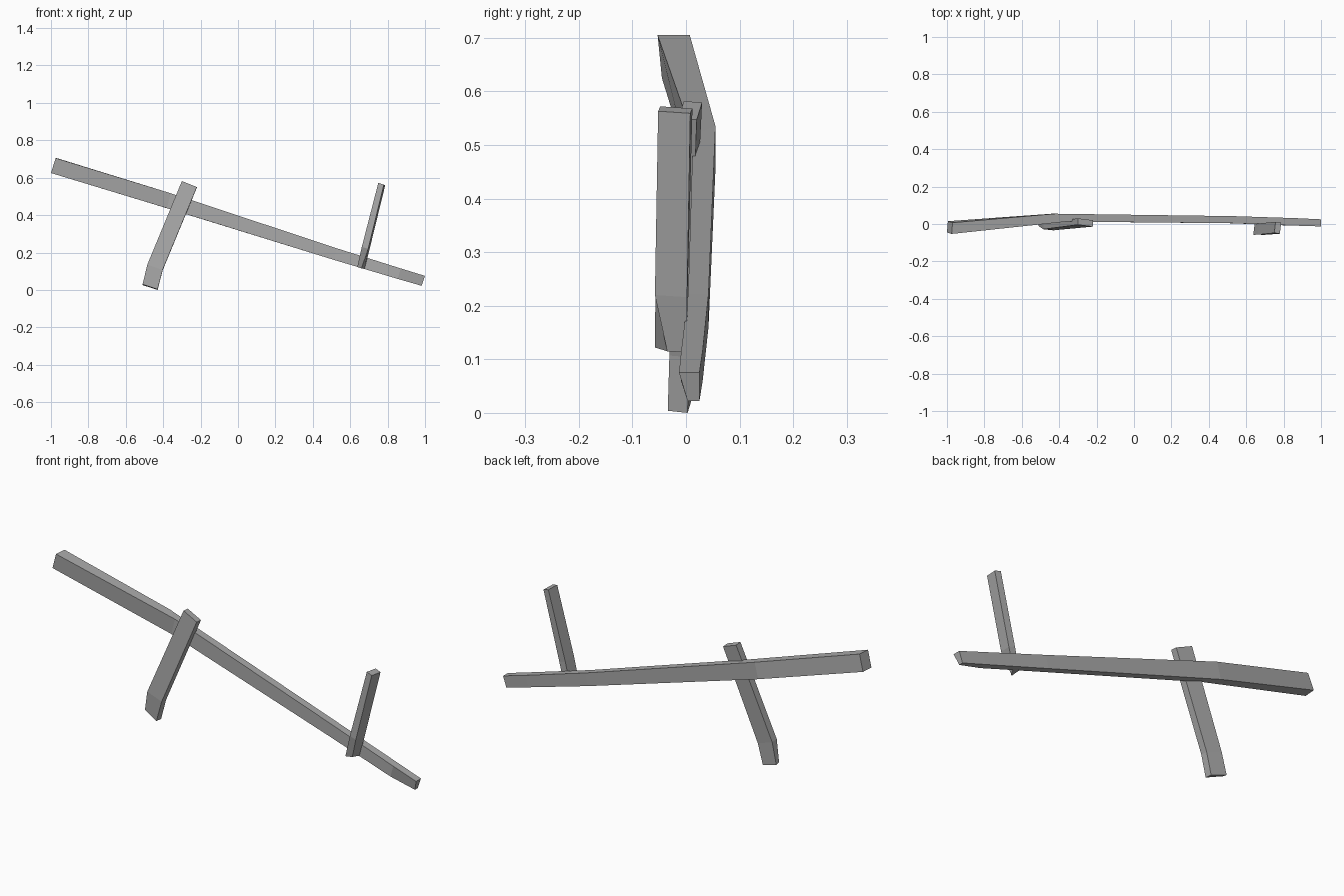
import bpy
import bmesh
from mathutils import Vector

# Remove the default object only
default_cube = bpy.data.objects.get("Cube")
if default_cube:
    bpy.data.objects.remove(default_cube, do_unlink=True)


def make_material(name, colour):
    material = bpy.data.materials.new(name)
    material.use_nodes = True
    material.diffuse_color = colour
    shader = material.node_tree.nodes["Principled BSDF"]
    shader.inputs["Base Color"].default_value = colour
    return material


def make_ring(corner, across, depth, trim=(0, 0, 0), trimmed=None):
    """Four-sided section: front corner plus two edge vectors.
    One corner may be pulled in to make a hewn, chamfered end."""
    corner, across, depth = Vector(corner), Vector(across), Vector(depth)
    points = [corner, corner + across, corner + across + depth, corner + depth]
    if trimmed is not None:
        points[trimmed] = points[trimmed] + Vector(trim)
    return points


def make_beam(name, rings, material):
    """Skin a closed, flat-shaded beam through its sections."""
    mesh = bmesh.new()
    loops = [[mesh.verts.new(point) for point in ring] for ring in rings]
    for lower, upper in zip(loops, loops[1:]):
        for side in range(len(lower)):
            following = (side + 1) % len(lower)
            mesh.faces.new((lower[side], lower[following],
                            upper[following], upper[side]))
    mesh.faces.new(loops[0])
    mesh.faces.new(loops[-1])
    bmesh.ops.recalc_face_normals(mesh, faces=mesh.faces[:])
    data = bpy.data.meshes.new(name)
    mesh.to_mesh(data)
    mesh.free()
    data.materials.append(material)
    beam = bpy.data.objects.new(name, data)
    bpy.context.collection.objects.link(beam)
    return beam


grey = make_material("plain grey", (0.4, 0.4, 0.4, 1))

# Long sloping rail with a bend towards its high end
make_beam("long_rail", [
    make_ring((-.975, -.053, .705), (-.025, .008, -.08), (.005, .06, 0)),
    make_ring((-.36, .013, .517), (-.02, 0, -.08), (-.06, .042, .018)),
    make_ring((.53, .004, .222), (-.015, 0, -.062), (0, .038, 0)),
    make_ring((.87, -.009, .115), (-.016, 0, -.056), (0, .04, 0)),
    make_ring((1, -.013, .075), (-.018, 0, -.053), (0, .038, 0),
              trim=(0, .016, 0), trimmed=1),
], grey)

# Wide leg crossing the front of the rail, chamfered at its foot
make_beam("wide_leg", [
    make_ring((-.3, -.004, .582), (.08, -.01, -.032), (0, .034, -.003)),
    make_ring((-.485, -.028, .135), (.082, -.003, -.028), (0, .036, -.003)),
    make_ring((-.51, -.026, .03), (.08, -.008, -.026), (0, .037, -.004),
              trim=(0, .015, 0), trimmed=0),
], grey)

# Narrow upright in front of the low end, chamfered at its foot
make_beam("narrow_post", [
    make_ring((.75, -.048, .572), (.03, -.004, -.009), (.007, .06, -.004)),
    make_ring((.662, -.057, .23), (.034, -.001, -.01), (.007, .06, -.004)),
    make_ring((.638, -.058, .122), (.032, 0, -.007), (.007, .06, -.002),
              trim=(-.01, .023, 0), trimmed=1),
], grey)
